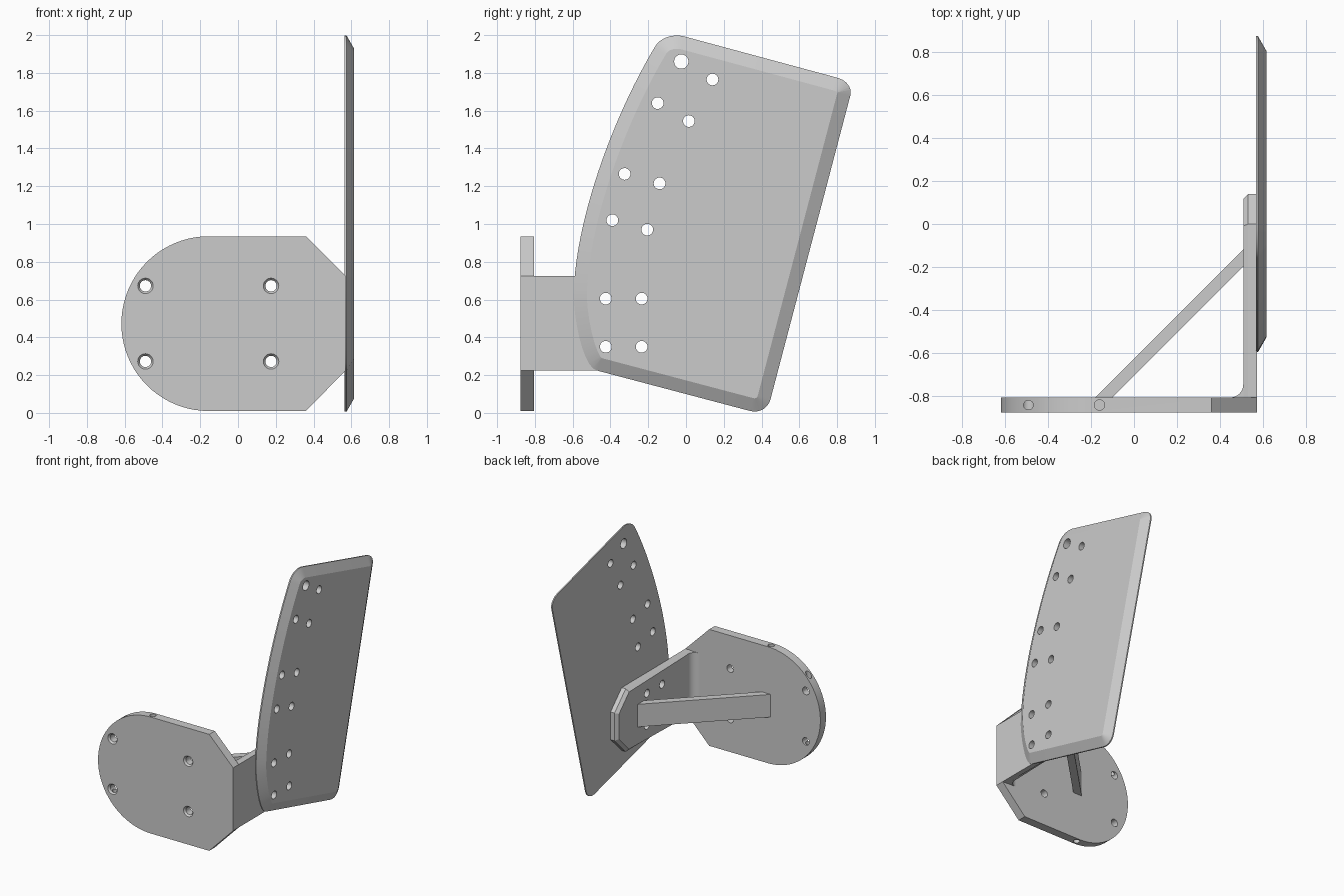
import bpy, bmesh, math
from mathutils import Vector

if "Cube" in bpy.data.objects:
    bpy.data.objects.remove(bpy.data.objects["Cube"], do_unlink=True)

grey = bpy.data.materials.new("plain grey")
grey.use_nodes = True
grey.diffuse_color = (0.6, 0.6, 0.6, 1)
grey.node_tree.nodes["Principled BSDF"].inputs["Base Color"].default_value = (0.6, 0.6, 0.6, 1)

# Mapping from outline coordinates and depth to space, by extrusion axis
PLACE = {"X": lambda a, b, d: (d, a, b),
         "Y": lambda a, b, d: (a, d, b),
         "Z": lambda a, b, d: (a, b, d)}


def finish(name, bm):
    bmesh.ops.recalc_face_normals(bm, faces=bm.faces)
    mesh = bpy.data.meshes.new(name)
    bm.to_mesh(mesh)
    bm.free()
    mesh.materials.append(grey)
    obj = bpy.data.objects.new(name, mesh)
    bpy.context.collection.objects.link(obj)
    return obj


def inset_outline(pts, amount):
    """Move every point inwards; amount is a function of the first coordinate."""
    result = []
    for i, p in enumerate(pts):
        d1 = (p - pts[i - 1]).normalized()
        d2 = (pts[(i + 1) % len(pts)] - p).normalized()
        n1, n2 = Vector((-d1.y, d1.x)), Vector((-d2.y, d2.x))
        result.append(p + (n1 + n2) / (1 + n1.dot(n2)) * amount(p.x))
    return result


def prism(name, outline, axis, levels):
    """Stack the outline at (depth, inset function) levels and close both ends."""
    pts = [Vector(p) for p in outline]
    if sum(pts[i - 1].cross(pts[i]) for i in range(len(pts))) < 0:
        pts.reverse()
    bm = bmesh.new()
    rings = []
    for depth, amount in levels:
        ring = inset_outline(pts, amount) if amount else pts
        rings.append([bm.verts.new(PLACE[axis](p.x, p.y, depth)) for p in ring])
    for low, high in zip(rings, rings[1:]):
        for i in range(len(pts)):
            bm.faces.new((low[i - 1], low[i], high[i], high[i - 1]))
    bm.faces.new(rings[0])
    bm.faces.new(rings[-1])
    return finish(name, bm)


def arc(cx, cy, r, start, end, steps):
    angles = [math.radians(start + (end - start) * i / steps) for i in range(steps + 1)]
    return [(cx + r * math.cos(t), cy + r * math.sin(t)) for t in angles]


def bezier(p0, p1, p2, p3, steps):
    p0, p1, p2, p3 = map(Vector, (p0, p1, p2, p3))
    ts = [i / steps for i in range(steps + 1)]
    return [p0 * (1 - t) ** 3 + p1 * 3 * t * (1 - t) ** 2
            + p2 * 3 * t * t * (1 - t) + p3 * t ** 3 for t in ts]


def corner(p0, c, p1, steps=8):
    p0, c, p1 = map(Vector, (p0, c, p1))
    return bezier(p0, p0.lerp(c, 0.56), p1.lerp(c, 0.56), p1, steps)


def drill(objs, axis, a, b, r1, start, end, r2=None):
    """Cut a round hole (conical when r2 is given) through the objects."""
    bm = bmesh.new()
    ends = []
    for r, d in ((r1, start), (r2 or r1, end)):
        ends.append([bm.verts.new(PLACE[axis](x, y, d)) for x, y in arc(a, b, r, 0, 345, 23)])
    for i in range(24):
        bm.faces.new((ends[0][i - 1], ends[0][i], ends[1][i], ends[1][i - 1]))
    bm.faces.new(ends[0])
    bm.faces.new(ends[1])
    cutter = finish("cutter", bm)
    cutter.hide_render = True
    for obj in objs:
        mod = obj.modifiers.new("hole", "BOOLEAN")
        mod.operation, mod.solver, mod.object = "DIFFERENCE", "EXACT", cutter
        bpy.context.view_layer.objects.active = obj
        bpy.ops.object.modifier_apply(modifier=mod.name)
    bpy.data.objects.remove(cutter, do_unlink=True)


# Mounting plate: half-round on one side, cut corners on the other
MID = 0.4725
plate = prism("mounting_plate",
              arc(-0.155, MID, 0.4625, 90, 270, 40)
              + [(0.36, 0.01), (0.57, 0.225), (0.57, 0.725), (0.36, 0.935)],
              "Y", [(-0.875, None), (-0.805, None)])
for sz in (-1, 1):
    for x in (-0.49, 0.175):
        z = MID + sz * 0.2
        drill([plate], "Y", x, z, 0.03, -1, -0.7)
        drill([plate], "Y", x, z, 0.045, -0.88, -0.86, 0.029)
    # Blind holes in the plate's edge
    drill([plate], "Z", -0.49, -0.84, 0.022, MID + sz * 0.2, MID + sz * 0.6)
    drill([plate], "Z", -0.16, -0.84, 0.024, MID + sz * 0.36, MID + sz * 0.6)

# Side arm with a chamfered inner face
arm = prism("side_arm",
            [(-0.87, 0.225), (0, 0.225), (0.14, 0.365), (0.14, 0.585), (0, 0.725), (-0.87, 0.725)],
            "X", [(0.57, None), (0.53, None),
                  (0.507, lambda y: 0.023 if y > -0.5 else 0.003)])

# Fillet between plate and arm
R = 0.06
fillet = prism("arm_fillet", arc(0.507 - R, -0.805 + R, R, -90, 0, 8) + [(0.53, -0.745), (0.53, -0.82), (0.447, -0.82)],
               "Z", [(0.228, None), (0.722, None)])

# Diagonal strut
strut = prism("diagonal_strut",
              [(-0.19, -0.815), (-0.11, -0.815), (0.515, -0.19), (0.515, -0.11)],
              "Z", [(MID - 0.09, None), (MID + 0.09, None)])

# Blade with a wide bevel on its outer face
side = bezier((-0.595, 0.6), (-0.595, 1.0), (-0.39, 1.56), (-0.167, 1.934), 24)
outline = (side[:-1]
           + corner((-0.167, 1.934), (-0.125, 2.02), (-0.013, 1.994))
           + corner((0.795, 1.776), (0.89, 1.755), (0.87, 1.68))
           + corner((0.447, 0.071), (0.425, -0.012), (0.34, 0.01))
           + corner((-0.474, 0.225), (-0.57, 0.25), (-0.595, 0.6))[:-1])
blade = prism("blade", outline, "X",
              [(0.565, None), (0.575, None), (0.615, lambda y: 0.07)])

# Bolt holes through blade and arm
drill([blade], "X", -0.025, 1.86, 0.038, 0.4, 0.8)
for y, z in [(0.14, 1.765), (-0.15, 1.64), (0.015, 1.545), (-0.325, 1.265),
             (-0.14, 1.215), (-0.39, 1.02), (-0.205, 0.97)]:
    drill([blade], "X", y, z, 0.031, 0.4, 0.8)
for y in (-0.425, -0.235):
    for z in (0.35, 0.605):
        drill([blade, arm], "X", y, z, 0.031, 0.49, 0.8)

# Smooth the round walls, keep the edges sharp
for obj in (plate, arm, fillet, strut, blade):
    bpy.ops.object.select_all(action="DESELECT")
    obj.select_set(True)
    bpy.context.view_layer.objects.active = obj
    bpy.ops.object.shade_smooth_by_angle(angle=math.radians(25))
